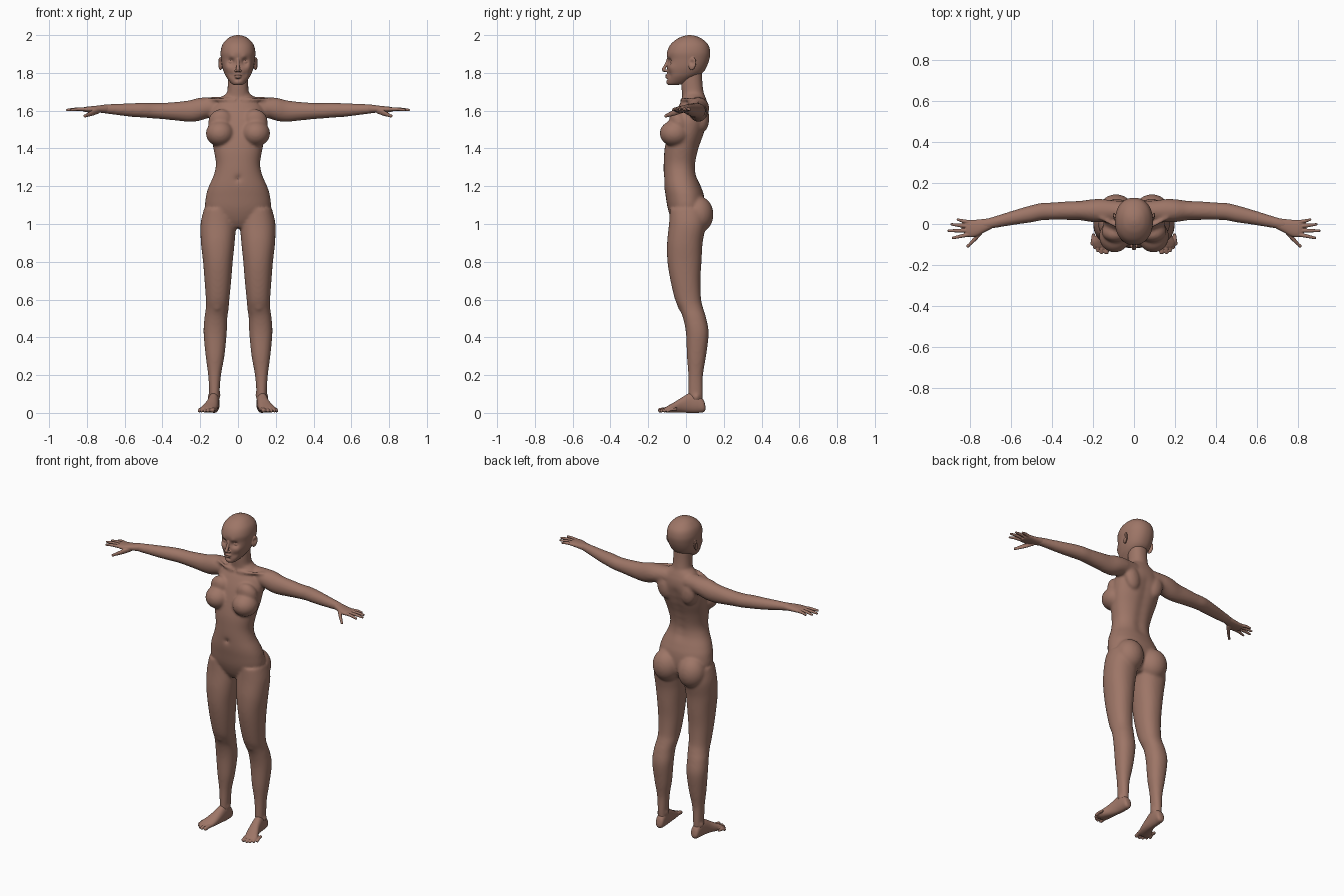
import bpy
import bmesh
from math import cos, sin, tau, exp, copysign, radians
from mathutils import Matrix, Vector, Euler

default_cube = bpy.data.objects.get("Cube")
if default_cube:
    bpy.data.objects.remove(default_cube, do_unlink=True)

SKIN = (0.34, 0.18, 0.135, 1)
skin = bpy.data.materials.new("brown skin")
skin.use_nodes = True
skin.diffuse_color = SKIN
shader = skin.node_tree.nodes["Principled BSDF"]
shader.inputs["Base Color"].default_value = SKIN
shader.inputs["Roughness"].default_value = 0.6


def spline_rows(rows, steps):
    """Catmull-Rom interpolation through the section rows."""
    result = []
    for i in range(len(rows) - 1):
        before, start = rows[max(i - 1, 0)], rows[i]
        end, after = rows[i + 1], rows[min(i + 2, len(rows) - 1)]
        for k in range(steps):
            t = k / steps
            result.append([
                (2 * q + (r - p) * t + (2 * p - 5 * q + 4 * r - s) * t * t
                 + (3 * q - p - 3 * r + s) * t ** 3) / 2
                for p, q, r, s in zip(before, start, end, after)])
    result.append(list(rows[-1]))
    return result


def loft(bm, axis, rows, power=2.2, segments=48, steps=6):
    """Skin rounded sections; a row is (position, low a, high a, low b, high b)."""
    rings = []
    for position, a_low, a_high, b_low, b_high in spline_rows(rows, steps):
        ring = []
        for i in range(segments):
            c, s = cos(tau * i / segments), sin(tau * i / segments)
            a = (a_low + a_high + (a_high - a_low) * copysign(abs(c) ** (2 / power), c)) / 2
            b = (b_low + b_high + (b_high - b_low) * copysign(abs(s) ** (2 / power), s)) / 2
            point = [a, b]
            point.insert(axis, position)
            ring.append(bm.verts.new(point))
        rings.append(ring)
    for low, high in zip(rings, rings[1:]):
        for i in range(segments):
            j = (i + 1) % segments
            bm.faces.new((low[i], low[j], high[j], high[i]))
    bm.faces.new(rings[0])
    bm.faces.new(rings[-1])
    return [vert for ring in rings for vert in ring]


def ball(bm, centre, size, tilt=(0, 0, 0)):
    turn = Euler([radians(angle) for angle in tilt]).to_matrix().to_4x4()
    matrix = Matrix.Translation(centre) @ turn @ Matrix.Diagonal((*size, 1))
    made = bmesh.ops.create_uvsphere(bm, u_segments=40, v_segments=20, radius=1, matrix=matrix)
    return made["verts"]


def tube(bm, axis, points):
    """Tapering round tube through (x, y, z, radius) points with a rounded tip."""
    rows = []
    for *centre, radius in points:
        position = centre.pop(axis)
        a, b = centre
        rows.append((position, a - radius, a + radius, b - radius, b + radius))
    loft(bm, axis, rows, power=2, segments=20)
    *tip, radius = points[-1]
    ball(bm, tip, (radius, radius, radius))


def brush(verts, centre, radius, push):
    """Soft sculpting push, applied alike to both sides."""
    for vert in verts:
        side = copysign(1, vert.co.x)
        gap = Vector((abs(vert.co.x), vert.co.y, vert.co.z)) - Vector(centre)
        weight = exp(-gap.length_squared / radius ** 2)
        vert.co += Vector((push[0] * side, push[1], push[2])) * weight


def mirror_x(bm):
    copy = bmesh.ops.duplicate(bm, geom=bm.verts[:] + bm.edges[:] + bm.faces[:])
    verts = [item for item in copy["geom"] if isinstance(item, bmesh.types.BMVert)]
    bmesh.ops.scale(bm, vec=(-1, 1, 1), verts=verts)


def finish(name, bm, voxel, smoothing, side=1):
    """Fuse the overlapping volumes into one smooth skin."""
    bmesh.ops.scale(bm, vec=(side, 1, 1), verts=bm.verts[:])
    bmesh.ops.recalc_face_normals(bm, faces=bm.faces[:])
    mesh = bpy.data.meshes.new(name)
    bm.to_mesh(mesh)
    bm.free()
    mesh.materials.append(skin)
    obj = bpy.data.objects.new(name, mesh)
    bpy.context.collection.objects.link(obj)
    fuse = obj.modifiers.new("fuse", 'REMESH')
    fuse.mode = 'VOXEL'
    fuse.voxel_size = voxel
    fuse.use_smooth_shade = True
    relax = obj.modifiers.new("relax", 'SMOOTH')
    relax.factor = 0.5
    relax.iterations = smoothing


# Body: legs, arms and paired muscle masses, then the central trunk
body = bmesh.new()
leg_rows = [(1.08, .03, .18, -.085, .1), (1, .012, .198, -.09, .105), (.9, .018, .196, -.1, .088),
            (.8, .028, .185, -.098, .082), (.7, .036, .177, -.082, .076), (.6, .046, .17, -.058, .08),
            (.55, .05, .171, -.035, .092), (.5, .057, .178, -.015, .107), (.42, .06, .182, 0, .12),
            (.3, .072, .171, .005, .106), (.2, .09, .158, .012, .09), (.1, .098, .152, .012, .089),
            (.04, .1, .15, .012, .085)]
loft(body, 2, leg_rows)
arm_rows = [(.03, .01, .11, 1.57, 1.675), (.1, .01, .115, 1.57, 1.673), (.16, .008, .122, 1.56, 1.671),
            (.21, .01, .12, 1.545, 1.667), (.26, .018, .113, 1.541, 1.654), (.33, .02, .11, 1.548, 1.646),
            (.4, .02, .105, 1.555, 1.641), (.45, .018, .103, 1.559, 1.641), (.5, .008, .092, 1.563, 1.642),
            (.57, -.002, .072, 1.568, 1.639), (.65, -.015, .047, 1.578, 1.636), (.71, -.025, .029, 1.586, 1.633),
            (.75, -.032, .017, 1.594, 1.625)]
loft(body, 0, arm_rows, power=2)
ball(body, (.095, -.06, 1.48), (.075, .079, .069))               # breast
ball(body, (.09, -.035, 1.535), (.068, .05, .075), (20, 0, 0))   # upper chest
ball(body, (.088, .064, 1.05), (.086, .081, .098))               # buttock
ball(body, (.085, .088, 1.56), (.05, .035, .075), (0, 12, 0))    # shoulder blade
ball(body, (.11, -.02, .575), (.032, .026, .038))                # kneecap
ball(body, (.102, .05, .095), (.012, .016, .016))                # inner ankle
ball(body, (.15, .055, .085), (.012, .016, .016))                # outer ankle
tube(body, 0, [(.012, -.022, 1.655, .009), (.08, -.012, 1.66, .009), (.16, .03, 1.66, .01)])
mirror_x(body)
trunk_rows = [(.98, .05, -.05, .06), (1.02, .13, -.075, .085), (1.08, .172, -.096, .1),
              (1.15, .169, -.108, .095), (1.2, .154, -.115, .078), (1.26, .128, -.118, .056),
              (1.32, .117, -.118, .053), (1.4, .13, -.113, .07), (1.48, .145, -.095, .098),
              (1.56, .15, -.07, .118), (1.62, .13, -.042, .118), (1.66, .1, -.018, .107),
              (1.69, .062, -.018, .095)]
trunk = loft(body, 2, [(z, -half, half, front, back) for z, half, front, back in trunk_rows])
brush(trunk, (0, -.118, 1.24), .014, (0, .016, 0))
for step in range(7):                                            # spine groove
    z = 1.25 + step * .05
    brush(trunk, (0, .05 + .25 * (z - 1.28), z), .03, (0, -.008, 0))
neck_rows = [(1.62, .075, -.01, .105), (1.66, .068, -.018, .102), (1.7, .057, -.022, .093),
             (1.75, .054, -.025, .087), (1.81, .054, -.02, .085)]
loft(body, 2, [(z, -half, half, front, back) for z, half, front, back in neck_rows])
finish("body", body, .0075, 9)

# Head: ears, eyes and nostrils are mirrored, then skull, nose and mouth
head = bmesh.new()
ear = ball(head, (.094, .034, 1.848), (.009, .02, .035), (-12, 0, -18))
brush(ear, (.104, .03, 1.855), .013, (-.009, 0, 0))
ball(head, (.035, -.071, 1.857), (.018, .0125, .01))             # eye
ball(head, (.012, -.107, 1.812), (.0075, .011, .007))            # nostril
mirror_x(head)
skull_rows = [(1.735, .018, -.092, -.05), (1.745, .036, -.1, -.005), (1.775, .06, -.101, .05),
              (1.8, .073, -.101, .088), (1.83, .083, -.099, .108), (1.87, .089, -.098, .123),
              (1.91, .092, -.1, .128), (1.95, .082, -.082, .117), (1.98, .057, -.047, .085),
              (1.995, .03, -.012, .052), (2, .006, .012, .024)]
skull = loft(head, 2, [(z, -half, half, front, back) for z, half, front, back in skull_rows],
             segments=120, steps=10)
brush(skull, (.036, -.09, 1.858), .018, (0, .017, 0))            # eye socket
brush(skull, (.032, -.094, 1.885), .016, (0, -.004, 0))          # brow
brush(skull, (.055, -.075, 1.828), .024, (.003, -.006, 0))       # cheekbone
brush(skull, (.036, -.09, 1.79), .018, (0, .006, 0))             # cheek hollow
brush(skull, (0, -.1, 1.765), .011, (0, .006, 0))                # under the lip
tube(head, 2, [(0, -.093, 1.878, .008), (0, -.099, 1.86, .008), (0, -.109, 1.838, .009),
               (0, -.118, 1.821, .0105), (0, -.116, 1.814, .0095)])
ball(head, (0, -.1, 1.787), (.021, .011, .0055))                 # upper lip
ball(head, (0, -.099, 1.776), (.018, .011, .006))                # lower lip
ball(head, (0, -.086, 1.752), (.023, .018, .016))                # chin
finish("head", head, .003, 3)

# Hands and feet, one of each per side
FINGERS = [(.008, .866, .021), (-.012, .896, -.002), (-.032, .91, -.033), (-.051, .89, -.068)]
TOES = [(.135, -.136, .0125), (.159, -.139, .009), (.177, -.13, .0085),
        (.192, -.115, .0085), (.205, -.097, .0085)]
for label, side in (("left", 1), ("right", -1)):
    hand = bmesh.new()
    palm_rows = [(.69, -.02, .03, 1.588, 1.631), (.73, -.04, .025, 1.589, 1.628),
                 (.77, -.06, .021, 1.59, 1.624), (.8, -.064, .019, 1.592, 1.621),
                 (.82, -.057, .012, 1.596, 1.617)]
    loft(hand, 0, palm_rows)
    for base, tip_x, tip_y in FINGERS:
        middle = ((.8 + tip_x) / 2, (base + tip_y) / 2, 1.608, .009)
        tube(hand, 0, [(.8, base, 1.607, .01), middle, (tip_x - .006, tip_y, 1.604, .0065)])
    tube(hand, 0, [(.735, -.025, 1.602, .016), (.77, -.065, 1.588, .015), (.81, -.107, 1.572, .0085)])
    finish(label + "_hand", hand, .003, 3, side)

    foot = bmesh.new()
    sole_rows = [(.103, .115, .137, .016, .035), (.092, .1, .149, .004, .07), (.06, .098, .154, 0, .1),
                 (.02, .1, .158, 0, .105), (-.02, .103, .168, .001, .083), (-.06, .108, .186, .001, .058),
                 (-.09, .116, .2, .001, .041), (-.112, .125, .195, .004, .028)]
    loft(foot, 1, sole_rows)
    for x, y, radius in TOES:
        tube(foot, 1, [(x - .008, y + .05, .02, radius), (x - .003, y + .02, .018, radius * .95),
                       (x, y, radius + .002, radius)])
    finish(label + "_foot", foot, .0035, 4, side)
